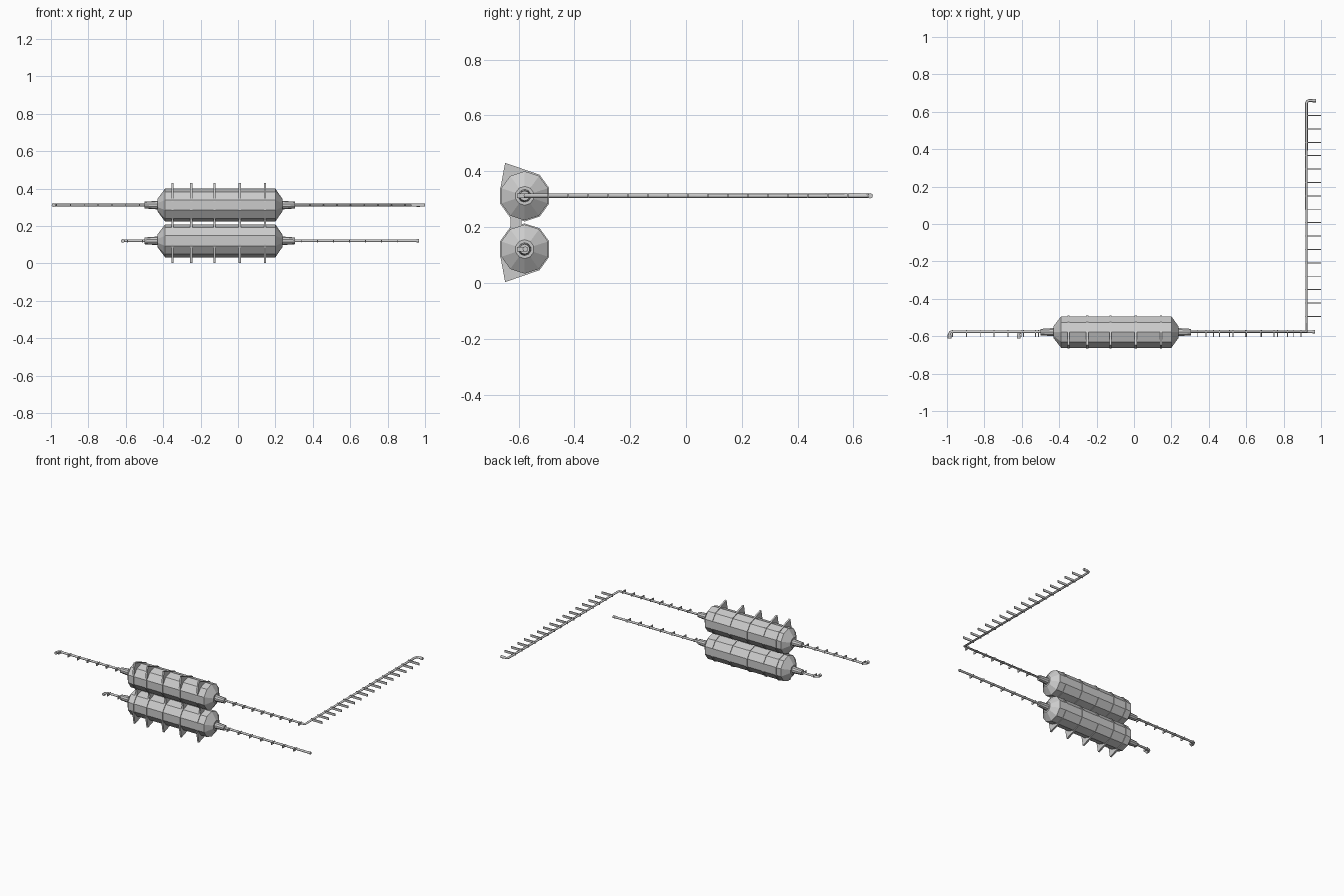
import bpy, bmesh
from math import sin, cos, pi

if "Cube" in bpy.data.objects:
    bpy.data.objects.remove(bpy.data.objects["Cube"])

TY = -0.578                      # tank axis in y
ZU, ZL = 0.312, 0.121            # upper and lower axis heights


def finish(name, bm):
    bmesh.ops.recalc_face_normals(bm, faces=bm.faces)
    me = bpy.data.meshes.new(name)
    bm.to_mesh(me)
    bm.free()
    ob = bpy.data.objects.new(name, me)
    bpy.context.collection.objects.link(ob)
    return ob


def lathe_x(name, profile, y, z, n=10):
    """Flat-faced solid around the x direction from (x, radius) pairs."""
    bm = bmesh.new()
    rings = [[bm.verts.new((x, y + r * cos((2 * i + 1) * pi / n),
                            z + r * sin((2 * i + 1) * pi / n)))
              for i in range(n)] for x, r in profile]
    for a, b in zip(rings, rings[1:]):
        for i in range(n):
            j = (i + 1) % n
            bm.faces.new((a[i], a[j], b[j], b[i]))
    bm.faces.new(rings[0])
    bm.faces.new(rings[-1])
    return finish(name, bm)


def plate_x(name, pts, x, width):
    """Plate with a (y, z) outline and a thickness along x."""
    bm = bmesh.new()
    a = [bm.verts.new((x - width / 2, y, z)) for y, z in pts]
    f = bm.faces.new(a)
    r = bmesh.ops.extrude_face_region(bm, geom=[f])
    vs = [v for v in r['geom'] if isinstance(v, bmesh.types.BMVert)]
    bmesh.ops.translate(bm, verts=vs, vec=(width, 0, 0))
    return finish(name, bm)


def box(name, lo, hi):
    bm = bmesh.new()
    bmesh.ops.create_cube(bm, size=1)
    for v in bm.verts:
        v.co = [(l + h) / 2 + c * (h - l) for c, l, h in zip(v.co, lo, hi)]
    return finish(name, bm)


def pipe(name, pts, radius=0.0075):
    cu = bpy.data.curves.new(name, 'CURVE')
    cu.dimensions = '3D'
    cu.bevel_depth = radius
    cu.bevel_resolution = 2
    cu.use_fill_caps = True
    sp = cu.splines.new('POLY')
    sp.points.add(len(pts) - 1)
    for p, c in zip(sp.points, pts):
        p.co = (*c, 1)
    ob = bpy.data.objects.new(name, cu)
    bpy.context.collection.objects.link(ob)
    return ob


# Tanks with tapered ends and necks, hoops and wall fins
for tag, z, s in (("upper", ZU, 1), ("lower", ZL, -1)):
    lathe_x(tag + "_tank", [(-0.50, 0.018), (-0.43, 0.023), (-0.43, 0.034),
                            (-0.39, 0.088), (0.20, 0.088), (0.237, 0.034),
                            (0.237, 0.023), (0.305, 0.018)], TY, z)
    for x in (-0.35, -0.25, -0.125, 0.01, 0.145):
        lathe_x(tag + "_hoop", [(x - 0.006, 0.092), (x + 0.006, 0.092)], TY, z)
        plate_x(tag + "_fin", [(TY + y, z + s * h) for y, h in
                ((-0.088, 0.02), (-0.070, 0.118), (0.055, 0.075), (0, 0))], x, 0.012)
        plate_x(tag + "_link", [(TY + y, z - s * h) for y, h in
                ((-0.088, 0.028), (-0.052, 0.078), (-0.05, 0.0955),
                 (-0.012, 0.0955), (0, 0.05))], x, 0.012)

# Pipes with bent ends
PY = -0.576
pipe("upper_pipe", [(-0.986, -0.607, ZU), (-0.986, PY - 0.012, ZU), (-0.982, PY - 0.003, ZU),
                    (-0.973, PY, ZU), (0.922, PY, ZU), (0.922, 0.645, ZU),
                    (0.926, 0.656, ZU), (0.936, 0.660, ZU), (0.972, 0.660, ZU)])
pipe("lower_pipe", [(-0.616, -0.607, ZL), (-0.616, PY - 0.012, ZL), (-0.612, PY - 0.003, ZL),
                    (-0.603, PY, ZL), (0.965, PY, ZL)])

# Pipe end caps
for x, z in ((-0.986, ZU), (-0.616, ZL)):
    pipe("pipe_cap", [(x, -0.611, z), (x, -0.592, z)], 0.0105)
pipe("pipe_cap", [(0.955, 0.660, ZU), (0.972, 0.660, ZU)], 0.0095)
pipe("pipe_cap", [(0.955, PY, ZL), (0.967, PY, ZL)], 0.0095)

# Wall brackets along the front runs
upper = [-0.97 + 0.074 * i for i in range(7)] + [0.385 + 0.0725 * i for i in range(8)]
lower = [-0.59, -0.51] + [0.338 + 0.086 * i for i in range(7)]
for xs, z in ((upper, ZU), (lower, ZL)):
    for x in xs:
        box("front_bracket", (x - 0.0025, -0.605, z - 0.008), (x + 0.0025, PY + 0.009, z + 0.008))

# Wall brackets along the side run
for i in range(16):
    y = -0.494 + 0.0716 * i
    box("side_bracket", (0.913, y - 0.0025, ZU - 0.008), (1.0, y + 0.0025, ZU + 0.008))
